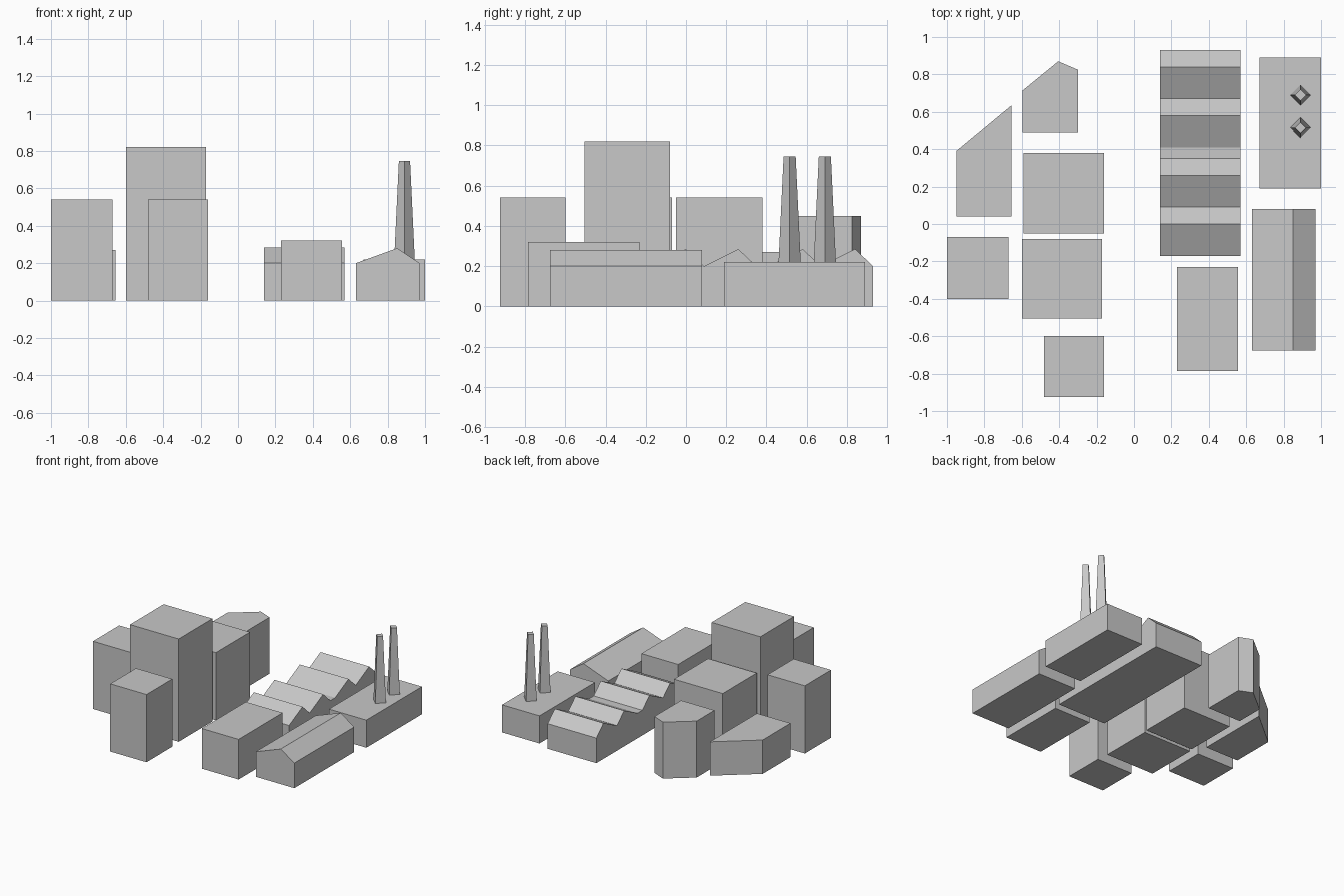
import bpy
import bmesh
from mathutils import Vector

if "Cube" in bpy.data.objects:
    bpy.data.objects.remove(bpy.data.objects["Cube"], do_unlink=True)

grey = bpy.data.materials.new("plain_grey")
grey.use_nodes = True
colour = (0.58, 0.58, 0.58, 1)
grey.diffuse_color = colour
shader = next(n for n in grey.node_tree.nodes if n.type == "BSDF_PRINCIPLED")
shader.inputs["Base Color"].default_value = colour


def finish(name, bm):
    bmesh.ops.recalc_face_normals(bm, faces=bm.faces)
    mesh = bpy.data.meshes.new(name)
    bm.to_mesh(mesh)
    bm.free()
    mesh.materials.append(grey)
    obj = bpy.data.objects.new(name, mesh)
    bpy.context.collection.objects.link(obj)
    return obj


def prism(name, outline, along):
    """Extrude a closed outline of 3D points along a vector."""
    bm = bmesh.new()
    face = bm.faces.new([bm.verts.new(p) for p in outline])
    new = bmesh.ops.extrude_face_region(bm, geom=[face], use_keep_orig=True)
    moved = [v for v in new["geom"] if isinstance(v, bmesh.types.BMVert)]
    bmesh.ops.translate(bm, verts=moved, vec=Vector(along))
    return finish(name, bm)


def tower(name, plan, height):
    return prism(name, [(x, y, 0) for x, y in plan], (0, 0, height))


def block(name, x0, x1, y0, y1, height):
    return tower(name, [(x0, y0), (x1, y0), (x1, y1), (x0, y1)], height)


# Square-cornered buildings
block("corner_block", -1, -0.67, -0.4, -0.07, 0.54)
block("tall_block", -0.6, -0.17, -0.505, -0.08, 0.82)
block("middle_block", -0.59, -0.16, -0.05, 0.38, 0.54)
block("front_block", -0.48, -0.16, -0.925, -0.6, 0.54)
block("low_hall", 0.23, 0.555, -0.785, -0.23, 0.32)
block("boiler_house", 0.67, 1, 0.19, 0.89, 0.22)

# Buildings with angled back walls
tower("angled_block", [(-0.595, 0.49), (-0.3, 0.49), (-0.3, 0.825),
                       (-0.405, 0.87), (-0.595, 0.715)], 0.45)
tower("slanted_block", [(-0.95, 0.04), (-0.655, 0.04),
                        (-0.655, 0.635), (-0.95, 0.39)], 0.27)

# Warehouse with an off-centre gable
gable = [(0.63, 0), (0.97, 0), (0.97, 0.2), (0.85, 0.28), (0.63, 0.2)]
prism("gabled_warehouse", [(x, -0.675, z) for x, z in gable], (0, 0.755, 0))

# Factory with a sawtooth roof: two pairs of teeth with a flat gutter between
eave, ridge = 0.2, 0.285
roof = [(-0.17, 0), (-0.17, eave)]
for start in (-0.17, 0.09, 0.41, 0.67):
    if start == 0.41:
        roof.append((start, eave))
    roof += [(start + 0.17, ridge), (start + 0.26, eave)]
roof.append((0.93, 0))
prism("sawtooth_factory", [(0.14, y, z) for y, z in roof], (0.43, 0, 0))

# Tapered four-sided chimneys set diagonally
for number, y in enumerate((0.515, 0.69), 1):
    bm = bmesh.new()
    bmesh.ops.create_cone(bm, cap_ends=True, segments=4,
                          radius1=0.055, radius2=0.03, depth=0.525)
    # Place the corners on the axes
    corner = max(bm.verts, key=lambda v: v.co.z).co
    if abs(corner.x * corner.y) > 1e-5:
        from mathutils import Matrix
        bmesh.ops.rotate(bm, verts=bm.verts, matrix=Matrix.Rotation(0.7854, 3, "Z"))
    bmesh.ops.translate(bm, verts=bm.verts, vec=(0.89, y, 0.4825))
    finish(f"chimney_{number}", bm)
